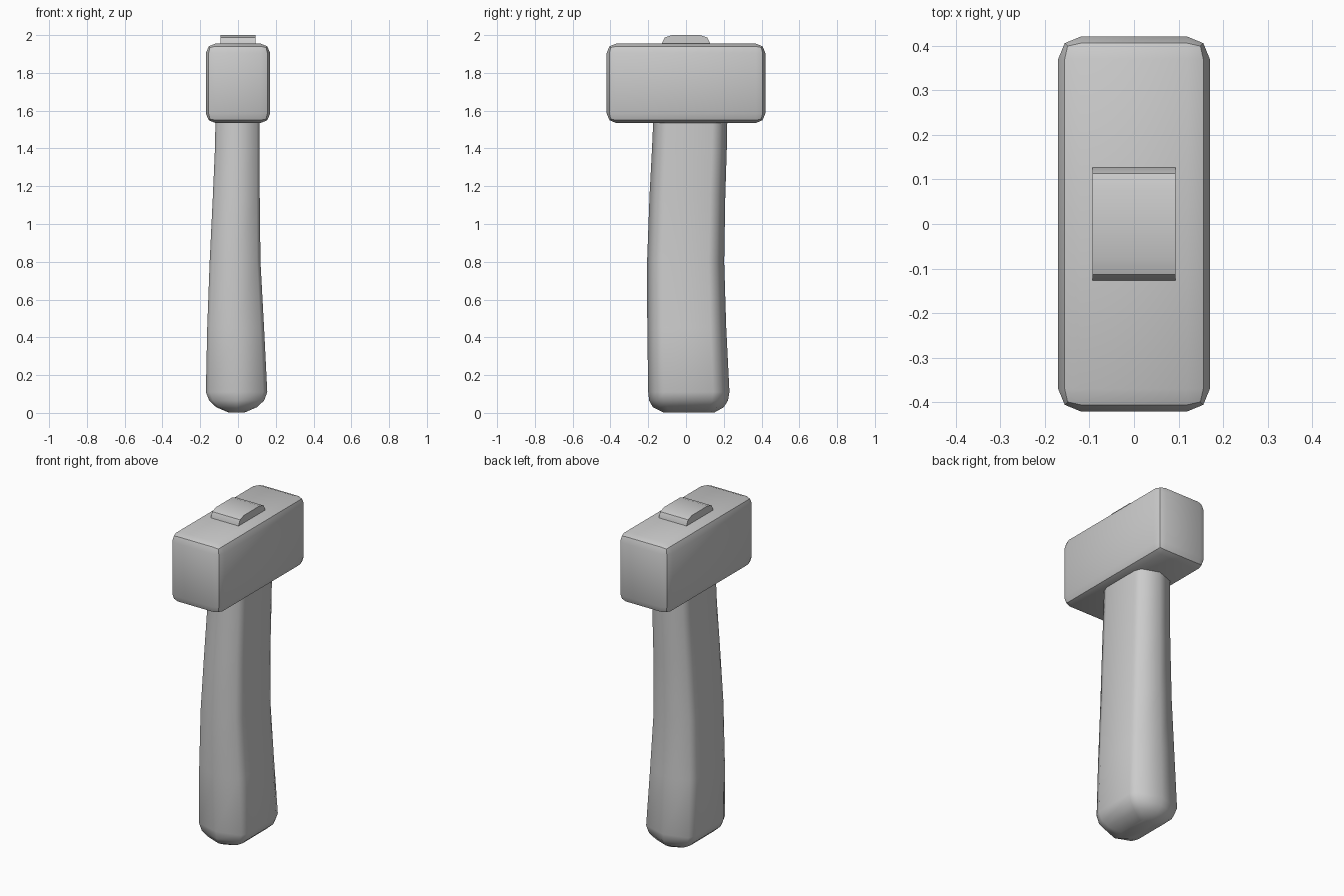
import bpy, math

if "Cube" in bpy.data.objects:
    bpy.data.objects.remove(bpy.data.objects["Cube"])


def make_object(name, verts, faces, angle=30):
    mesh = bpy.data.meshes.new(name)
    mesh.from_pydata(verts, [], faces)
    obj = bpy.data.objects.new(name, mesh)
    bpy.context.collection.objects.link(obj)
    smooth(obj, angle)
    return obj


def smooth(obj, angle=30):
    bpy.ops.object.select_all(action='DESELECT')
    obj.select_set(True)
    bpy.context.view_layer.objects.active = obj
    bpy.ops.object.shade_smooth_by_angle(angle=math.radians(angle))


def loft(name, rings, angle=30):
    """Skin equal-length rings of points, capping both ends."""
    n = len(rings[0])
    verts = [p for ring in rings for p in ring]
    faces = [(r * n + i, r * n + (i + 1) % n, (r + 1) * n + (i + 1) % n, (r + 1) * n + i)
             for r in range(len(rings) - 1) for i in range(n)]
    faces += [tuple(reversed(range(n))), tuple(range(len(verts) - n, len(verts)))]
    return make_object(name, verts, faces, angle)


# Head: block with a two-step rounded edge
bpy.ops.mesh.primitive_cube_add(size=1, location=(0, 0, 1.745))
head = bpy.context.object
head.name = "hammer_head"
head.scale = (0.34, 0.84, 0.42)
bpy.ops.object.transform_apply(location=False, rotation=False, scale=True)
bevel = head.modifiers.new("rounded_edges", 'BEVEL')
bevel.width = 0.05
bevel.segments = 2
bpy.ops.object.modifier_apply(modifier=bevel.name)
smooth(head)

# Handle end showing above the head: chamfered profile extruded across x
half = [(0.127, 1.93), (0.127, 1.957), (0.113, 1.987), (0.075, 2.0)]
profile = half + [(-y, z) for y, z in reversed(half)]
loft("handle_wedge", [[(x, y, z) for y, z in profile] for x in (-0.093, 0.093)])

# Handle: curved, flat-sided grip with ridged front and back
quarter = [(1, 0), (1, 0.6), (0.87, 0.81), (0, 1)]
right = [(x, -y) for x, y in reversed(quarter[1:])] + quarter
section = right + [(-x, y) for x, y in reversed(right[1:-1])]

# z, x min, x max, y min, y max
stations = [
    (0.002, -0.05, 0.035, -0.12, 0.15),
    (0.03, -0.115, 0.10, -0.175, 0.20),
    (0.065, -0.152, 0.138, -0.195, 0.222),
    (0.11, -0.17, 0.155, -0.20, 0.23),
    (0.45, -0.163, 0.138, -0.205, 0.213),
    (0.80, -0.15, 0.119, -0.206, 0.202),
    (1.15, -0.133, 0.115, -0.193, 0.208),
    (1.40, -0.122, 0.115, -0.180, 0.216),
    (1.62, -0.118, 0.115, -0.170, 0.22),
]
rings = [[((x0 + x1) / 2 + sx * (x1 - x0) / 2, (y0 + y1) / 2 + sy * (y1 - y0) / 2, z)
          for sx, sy in section] for z, x0, x1, y0, y1 in stations]
loft("handle", rings, 50)
